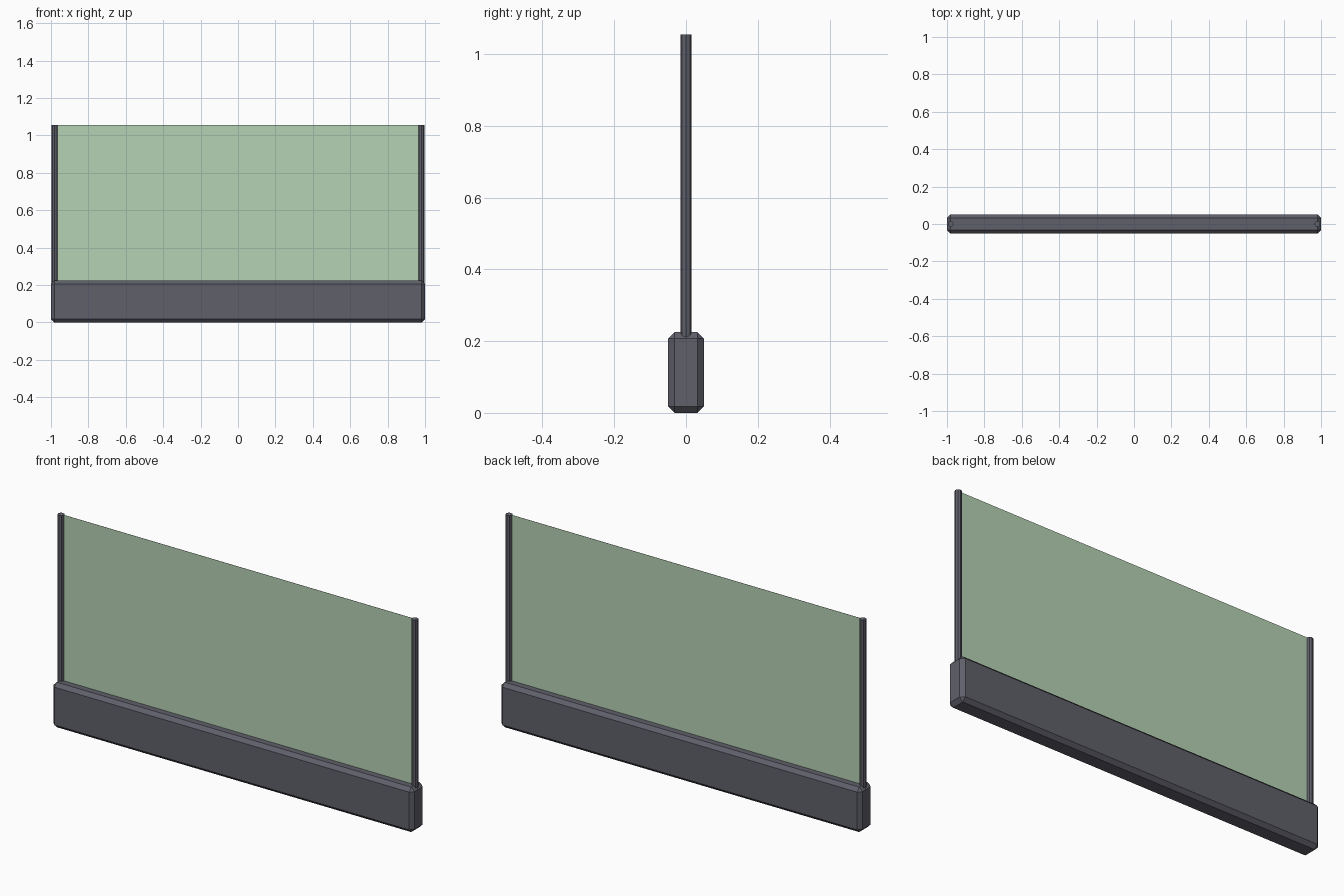
import bpy
import bmesh
from mathutils import Matrix

cube = bpy.data.objects.get("Cube")
if cube:
    bpy.data.objects.remove(cube, do_unlink=True)


def material(name, rgb):
    mat = bpy.data.materials.new(name)
    mat.use_nodes = True
    mat.diffuse_color = (*rgb, 1)
    mat.node_tree.nodes["Principled BSDF"].inputs["Base Color"].default_value = (*rgb, 1)
    return mat


def add_object(name, bm, mat):
    mesh = bpy.data.meshes.new(name)
    bm.to_mesh(mesh)
    bm.free()
    mesh.materials.append(mat)
    obj = bpy.data.objects.new(name, mesh)
    bpy.context.collection.objects.link(obj)
    return obj


frame_grey = material("frame grey", (0.115, 0.115, 0.145))
pale_green = material("pale green", (0.47, 0.65, 0.46))

BASE_HEIGHT, TOP, POST_X, POST_RADIUS = 0.225, 1.055, 0.98, 0.016

# Chamfered base beam
bm = bmesh.new()
bmesh.ops.create_cube(bm, size=1, matrix=Matrix.Translation((0, 0, BASE_HEIGHT / 2))
                      @ Matrix.Diagonal((2, 0.1, BASE_HEIGHT, 1)))
bmesh.ops.bevel(bm, geom=bm.edges[:], offset=0.018, segments=1, affect='EDGES')
add_object("base_beam", bm, frame_grey)

# Round posts at both ends, sunk into the beam
post_bottom = 0.1
for name, side in (("left_post", 1), ("right_post", -1)):
    bm = bmesh.new()
    bmesh.ops.create_cone(bm, cap_ends=True, segments=8, radius1=POST_RADIUS,
                          radius2=POST_RADIUS, depth=TOP - post_bottom,
                          matrix=Matrix.Translation((side * POST_X, 0, (TOP + post_bottom) / 2)))
    add_object(name, bm, frame_grey)

# Thin panel stretched between the posts
panel_bottom = 0.2
bm = bmesh.new()
bmesh.ops.create_cube(bm, size=1, matrix=Matrix.Translation((0, 0, (TOP + panel_bottom) / 2))
                      @ Matrix.Diagonal((2 * POST_X, 0.001, TOP - panel_bottom, 1)))
add_object("panel", bm, pale_green)
